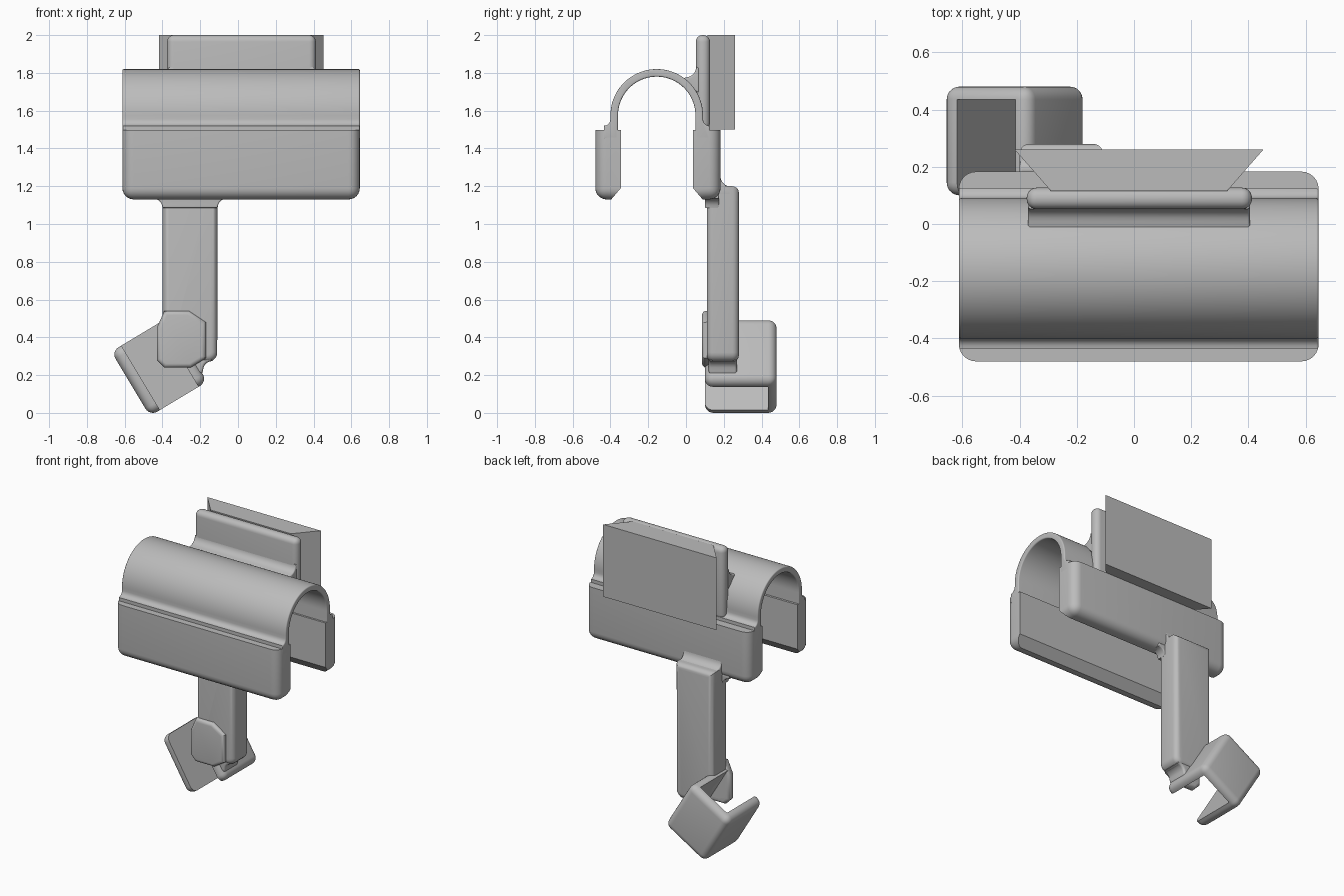
import bpy, bmesh
from math import sin, cos, pi, radians
from mathutils import Matrix, Vector

if "Cube" in bpy.data.objects:
    bpy.data.objects.remove(bpy.data.objects["Cube"], do_unlink=True)

grey = bpy.data.materials.new("plain_grey")
grey.use_nodes = True
grey.diffuse_color = (0.5, 0.5, 0.5, 1)
grey.node_tree.nodes["Principled BSDF"].inputs["Base Color"].default_value = (0.5, 0.5, 0.5, 1)

LEFT, RIGHT = -0.612, 0.645      # clip ends
MID_Y = -0.155                   # clip centre line


def finish(name, bm):
    bmesh.ops.recalc_face_normals(bm, faces=bm.faces)
    mesh = bpy.data.meshes.new(name)
    bm.to_mesh(mesh)
    bm.free()
    mesh.materials.append(grey)
    obj = bpy.data.objects.new(name, mesh)
    bpy.context.collection.objects.link(obj)
    smooth(obj)
    return obj


def smooth(obj):
    obj.data.shade_smooth()
    obj.data.set_sharp_from_angle(angle=radians(35))


def arc(cx, cy, r, start, end, n=8):
    steps = [radians(start + (end - start) * i / n) for i in range(n + 1)]
    return [(cx + r * cos(a), cy + r * sin(a)) for a in steps]


def prism(name, pts, axis, lo, hi, bevel=0):
    """Extrude an outline along an axis and round its cap edges."""
    place = {"x": lambda a, b, t: (t, a, b),
             "y": lambda a, b, t: (a, t, b),
             "z": lambda a, b, t: (a, b, t)}[axis]
    bm = bmesh.new()
    low, high = [[bm.verts.new(place(a, b, t)) for a, b in pts] for t in (lo, hi)]
    caps = [bm.faces.new(low), bm.faces.new(high)]
    for i in range(len(pts)):
        j = (i + 1) % len(pts)
        bm.faces.new((low[i], low[j], high[j], high[i]))
    bmesh.ops.recalc_face_normals(bm, faces=bm.faces)
    if bevel:
        edges = list({e for f in caps for e in f.edges})
        bmesh.ops.bevel(bm, geom=edges, offset=bevel, segments=5,
                        profile=0.5, affect="EDGES", clamp_overlap=True)
    return finish(name, bm)


def box_mesh(lo, hi):
    bm = bmesh.new()
    bmesh.ops.create_cube(bm, size=1)
    for v in bm.verts:
        v.co = Vector([(a + b) / 2 + c * (b - a) for a, b, c in zip(lo, hi, v.co)])
    return bm


def block(name, lo, hi, bevel=0, matrix=Matrix()):
    bm = box_mesh(lo, hi)
    if bevel:
        bmesh.ops.bevel(bm, geom=bm.edges[:], offset=bevel, segments=6,
                        profile=0.5, affect="EDGES")
    bm.transform(matrix)
    return finish(name, bm)


def cut(obj, cutter):
    mod = obj.modifiers.new("cut", "BOOLEAN")
    mod.operation = "DIFFERENCE"
    mod.solver = "EXACT"
    mod.object = cutter
    bpy.context.view_layer.update()
    graph = bpy.context.evaluated_depsgraph_get()
    mesh = bpy.data.meshes.new_from_object(obj.evaluated_get(graph))
    obj.modifiers.clear()
    obj.data = mesh
    smooth(obj)
    bpy.data.objects.remove(cutter, do_unlink=True)


# Arched saddle, with flared feet that run into the legs
side = arc(-0.435, 1.555, 0.035, -90, 0, 5)
mirror = [(2 * MID_Y - y, z) for y, z in side]
saddle = ([(-0.435, 1.45)] + side + arc(MID_Y, 1.575, 0.245, 180, 0, 40)
          + mirror[::-1] + [(0.125, 1.45), (0.05, 1.45)]
          + arc(MID_Y, 1.575, 0.205, 0, 180, 40) + [(-0.36, 1.45)])
prism("arched_saddle", saddle, "x", LEFT, RIGHT, 0.008)


# Two legs: rounded outside, chamfered along the inner bottom edge
def leg(name, inner, outer):
    s = 1 if outer > inner else -1
    bm = box_mesh((LEFT, min(inner, outer), 1.13), (RIGHT, max(inner, outer), 1.497))
    picked = []
    for e in bm.edges:
        a, b = (v.co for v in e.verts)
        on_outer = all(abs(p.y - outer) < 1e-4 for p in (a, b))
        at_bottom = all(p.z < 1.2 for p in (a, b))
        at_top = all(p.z > 1.4 for p in (a, b))
        along_y = abs(a.y - b.y) > 0.05
        if (on_outer and not at_top) or (at_bottom and along_y):
            picked.append(e)
    bmesh.ops.bevel(bm, geom=picked, offset=0.06, segments=6, profile=0.5, affect="EDGES")
    geom = bm.verts[:] + bm.edges[:] + bm.faces[:]
    bmesh.ops.bisect_plane(bm, geom=geom, plane_co=(0, inner, 1.19),
                           plane_no=(0, -s, -0.85), clear_outer=True)
    bmesh.ops.holes_fill(bm, edges=[e for e in bm.edges if e.is_boundary])
    finish(name, bm)


leg("front_leg", -0.345, -0.48)
leg("back_leg", 0.037, 0.183)

# Upright plate with a fillet at its foot, and the dovetail behind it
block("upright_plate", (-0.375, 0.052, 1.5), (0.412, 0.127, 2.0), 0.035)
prism("plate_fillet", [(0.07, 1.69), (0.07, 1.83), (0.053, 1.83)]
      + arc(0.0, 1.83, 0.053, -10, -80, 5) + [(-0.02, 1.77), (0.0, 1.74)],
      "x", -0.37, 0.405, 0.01)
prism("dovetail", [(-0.29, 0.115), (0.325, 0.115), (0.452, 0.26), (-0.417, 0.26)],
      "z", 1.5, 2.0)

# Tilted channel holder at the foot of the arm
tilt = Matrix.Translation((-0.417, 0, 0.245)) @ Matrix.Rotation(radians(-31), 4, "Y")
holder = block("channel_holder", (-0.177, 0.1, -0.199), (0.177, 0.48, 0.199), 0.045, tilt)
cut(holder, block("holder_cutter", (-0.115, 0, -0.5), (0.123, 0.435, 0.5), 0, tilt))

# Arm, trimmed where the channel passes through it
outline = (arc(-0.36, 0.31, 0.04, 180, 270, 5) + arc(-0.16, 0.32, 0.05, 270, 360, 5)
           + [(-0.108, 1.2), (-0.4, 1.2)])
arm = prism("arm", outline, "y", 0.11, 0.28, 0.035)
cut(arm, block("arm_cutter", (-0.115, 0.14, -0.199), (0.123, 0.435, 0.199), 0, tilt))

# Flared collar and fillet that join the arm to the back leg
collar = ([(-0.45, 1.16)] + arc(-0.45, 1.085, 0.05, 90, 0, 5)
          + arc(-0.058, 1.085, 0.05, 180, 90, 5) + [(-0.058, 1.16)])
prism("arm_collar", collar, "y", 0.1, 0.175, 0.008)
prism("arm_fillet", [(0.15, 1.15), (0.15, 1.26)] + arc(0.24, 1.255, 0.058, 180, 270, 6)
      + [(0.24, 1.15)], "x", -0.4, -0.108, 0.01)

# Pad blending the arm foot into the holder
pad = [(-0.43, 0.45), (-0.43, 0.28), (-0.39, 0.24), (-0.25, 0.24), (-0.17, 0.29),
       (-0.17, 0.48), (-0.26, 0.54), (-0.39, 0.54)]
prism("arm_foot_pad", pad, "y", 0.085, 0.14, 0.022)
# Small web between the arm foot and the outer holder wall
prism("foot_web", [(-0.27, 0.33), (-0.24, 0.2), (-0.19, 0.21)]
      + arc(-0.135, 0.225, 0.05, 180, 90, 5) + [(-0.14, 0.33)], "y", 0.12, 0.27, 0.015)
